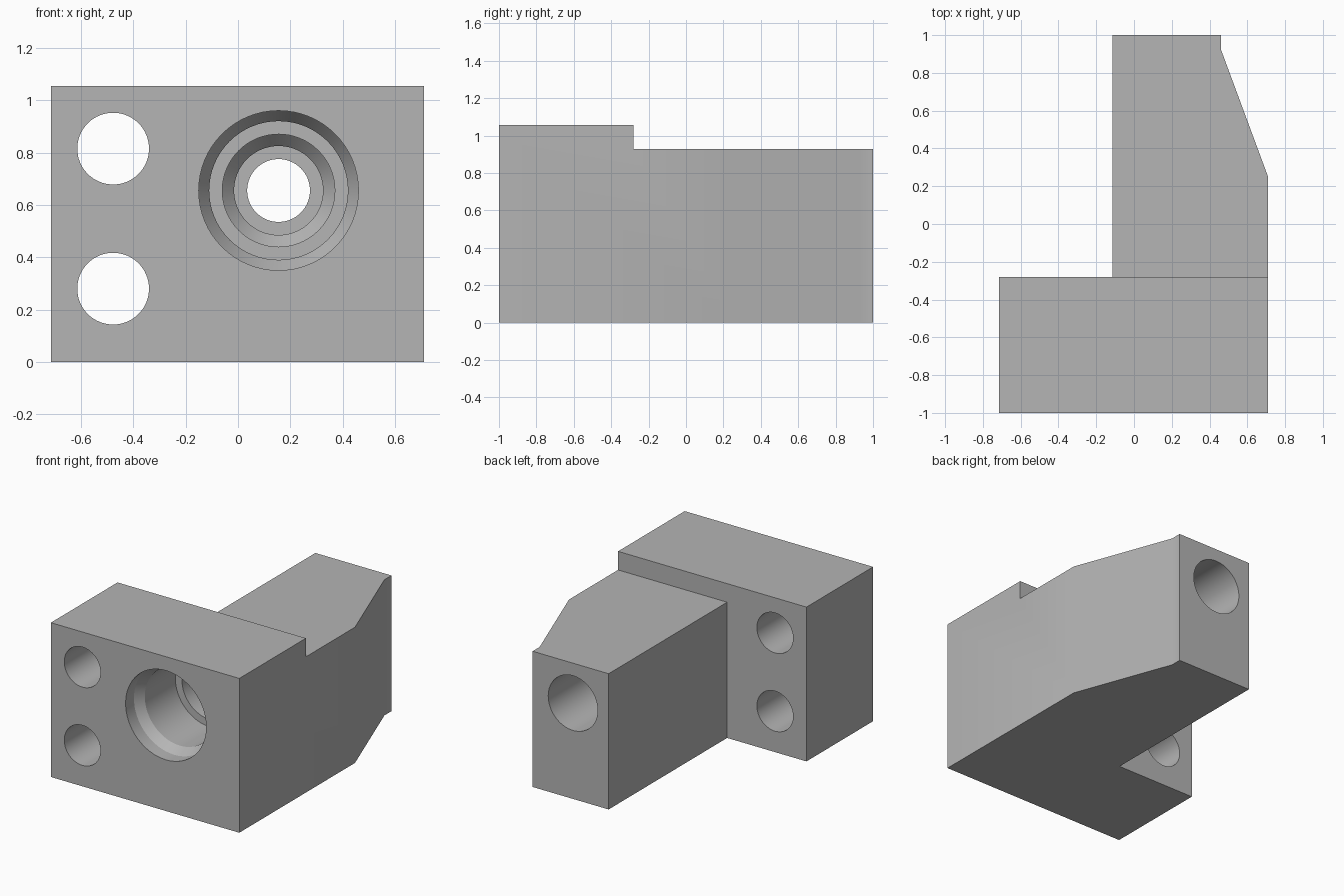
import bpy, bmesh, math
from mathutils import Matrix

cube = bpy.data.objects.get("Cube")
if cube:
    bpy.data.objects.remove(cube, do_unlink=True)

STEEL = bpy.data.materials.new("plain_grey")
STEEL.use_nodes = True
GREY = (0.46, 0.46, 0.46, 1)
STEEL.diffuse_color = GREY
STEEL.node_tree.nodes["Principled BSDF"].inputs["Base Color"].default_value = GREY


def finish(bm, name, cutter=False):
    bmesh.ops.recalc_face_normals(bm, faces=bm.faces)
    mesh = bpy.data.meshes.new(name)
    bm.to_mesh(mesh)
    bm.free()
    mesh.materials.append(STEEL)
    obj = bpy.data.objects.new(name, mesh)
    bpy.context.collection.objects.link(obj)
    obj.hide_render = cutter
    return obj


def prism(name, outline, height):
    bm = bmesh.new()
    face = bm.faces.new([bm.verts.new((x, y, 0)) for x, y in outline])
    top = bmesh.ops.extrude_face_region(bm, geom=[face])["geom"]
    verts = [v for v in top if isinstance(v, bmesh.types.BMVert)]
    bmesh.ops.translate(bm, verts=verts, vec=(0, 0, height))
    return finish(bm, name)


def bore(name, x, z, steps, sides=64):
    """Stepped round cutter along y, from (y, radius) pairs."""
    bm = bmesh.new()
    rings = []
    for y, r in steps:
        angles = [2 * math.pi * i / sides for i in range(sides)]
        rings.append([bm.verts.new((x + r * math.cos(a), y, z + r * math.sin(a)))
                      for a in angles])
    for a, b in zip(rings, rings[1:]):
        for i in range(sides):
            j = (i + 1) % sides
            bm.faces.new((a[i], a[j], b[j], b[i]))
    bm.faces.new(rings[0])
    bm.faces.new(rings[-1])
    return finish(bm, name, True)


def box(name, size, centre):
    bm = bmesh.new()
    bmesh.ops.create_cube(bm, size=1, matrix=Matrix.Translation(centre) @ Matrix.Diagonal((*size, 1)))
    return finish(bm, name, True)


# Flange and tapered rear arm as one outline
body = prism("bracket_body", [(-0.715, -1), (0.71, -1), (0.71, 0.25), (0.46, 0.925),
                              (0.46, 1), (-0.115, 1), (-0.115, -0.28), (-0.715, -0.28)], 1.055)

# Lowered arm top, bolt holes and the stepped main bore
cutters = [
    box("arm_top_cutter", (2, 1.48, 0.4), (0, 0.46, 1.128)),
    bore("upper_bolt_hole_cutter", -0.477, 0.815, [(-1.1, 0.137), (0, 0.137)]),
    bore("lower_bolt_hole_cutter", -0.477, 0.28, [(-1.1, 0.137), (0, 0.137)]),
    bore("main_bore_cutter", 0.155, 0.655, [
        (-1.1, 0.305), (-0.91, 0.305), (-0.85, 0.265), (-0.52, 0.265), (-0.52, 0.215),
        (-0.4, 0.215), (-0.35, 0.17), (0, 0.17), (0, 0.12), (0.3, 0.12),
        (0.3, 0.187), (1.1, 0.187)]),
]
bpy.context.view_layer.objects.active = body
for cutter in cutters:
    mod = body.modifiers.new(cutter.name, "BOOLEAN")
    mod.operation = "DIFFERENCE"
    mod.solver = "EXACT"
    mod.object = cutter
    bpy.ops.object.modifier_apply(modifier=mod.name)
    bpy.data.objects.remove(cutter, do_unlink=True)

# Smooth bore walls, keep machined edges crisp
bpy.ops.object.select_all(action="DESELECT")
body.select_set(True)
bpy.ops.object.shade_smooth_by_angle(angle=math.radians(30))
